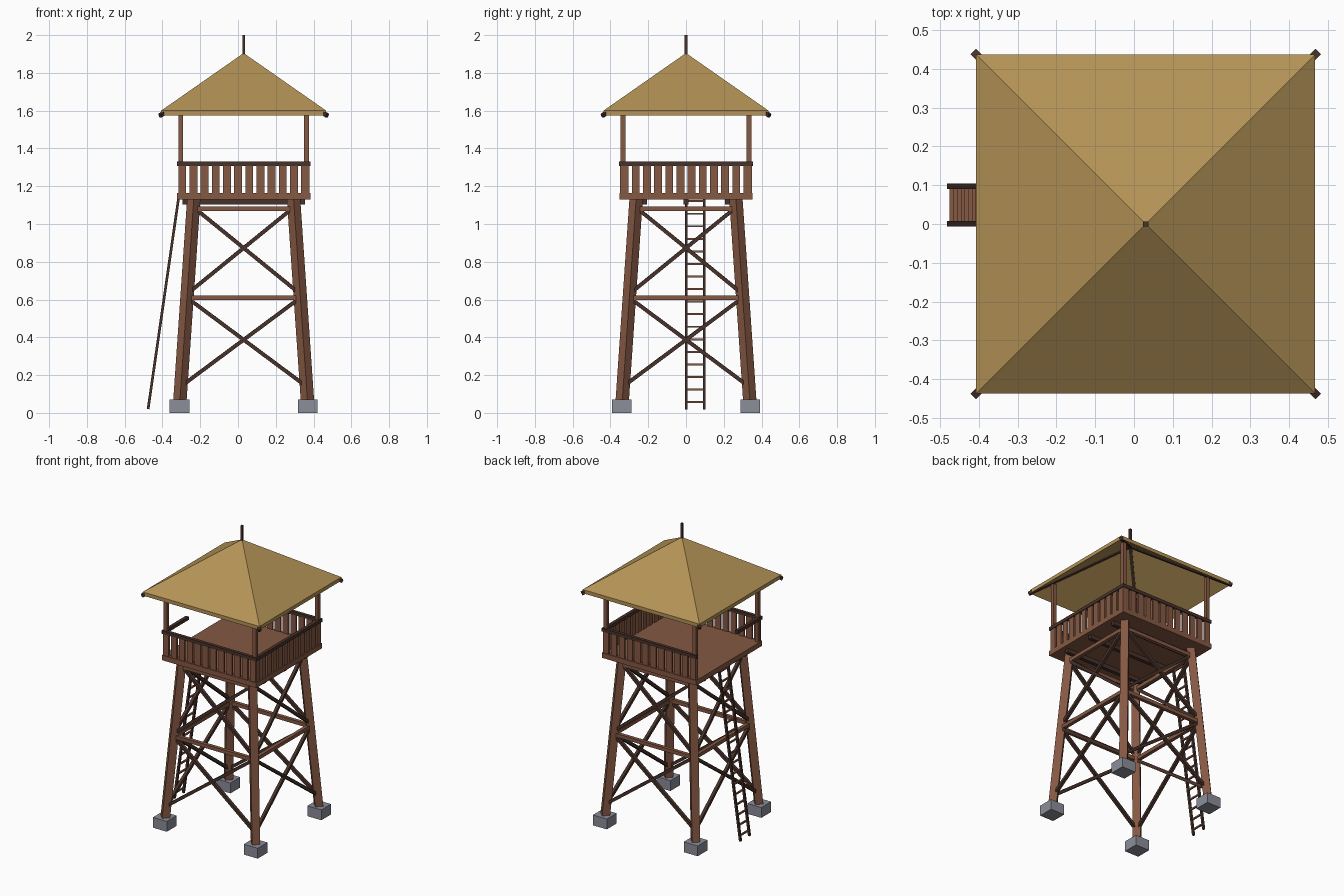
import bpy, bmesh
from mathutils import Vector, Matrix

if "Cube" in bpy.data.objects:
    bpy.data.objects.remove(bpy.data.objects["Cube"])

CX = 0.03  # tower axis; the ladder leans out to the left


def material(name, rgb):
    m = bpy.data.materials.new(name)
    m.diffuse_color = (*rgb, 1)
    m.use_nodes = True
    m.node_tree.nodes["Principled BSDF"].inputs["Base Color"].default_value = m.diffuse_color
    return m


BROWN = material("brown_wood", (0.235, 0.098, 0.056))
DARK = material("dark_wood", (0.064, 0.031, 0.023))
THATCH = material("straw_roof", (0.46, 0.29, 0.095))
STONE = material("grey_stone", (0.26, 0.27, 0.32))


def finish(bm, name, mat, offset=CX):
    bmesh.ops.recalc_face_normals(bm, faces=bm.faces)
    me = bpy.data.meshes.new(name)
    bm.to_mesh(me)
    bm.free()
    me.materials.append(mat)
    ob = bpy.data.objects.new(name, me)
    ob.location.x = offset
    bpy.context.collection.objects.link(ob)


def box(bm, center, size):
    bmesh.ops.create_cube(bm, size=1, matrix=Matrix.Translation(center) @ Matrix.Diagonal((*size, 1)))


def beam(bm, a, b, w):
    """Square bar from a to b, one pair of sides kept level."""
    a, b = Vector(a), Vector(b)
    d = (b - a).normalized()
    side = d.cross(Vector((0, 0, 1))).normalized()
    rot = Matrix((side, d.cross(side), d)).transposed().to_4x4()
    bmesh.ops.create_cube(bm, size=1, matrix=Matrix.Translation((a + b) / 2) @ rot
                          @ Matrix.Diagonal((w, w, (b - a).length, 1)))


def leg_r(z):
    """Half spacing of the leaning legs at height z."""
    return 0.34 - 0.075 * (z - 0.03) / 1.09


CORNERS = [(-1, -1), (1, -1), (1, 1), (-1, 1)]
SIDES = list(zip(CORNERS, CORNERS[1:] + CORNERS[:1]))


def at(c, z):
    return (c[0] * leg_r(z), c[1] * leg_r(z), z)


# Footings, leaning legs, roof posts
bm = bmesh.new()
for sx, sy in CORNERS:
    box(bm, (sx * 0.34, sy * 0.34, 0.035), (0.104, 0.104, 0.07))
finish(bm, "footings", STONE)

bm = bmesh.new()
for c in CORNERS:
    beam(bm, at(c, 0.04), at(c, 1.135), 0.05)
finish(bm, "legs", BROWN)

bm = bmesh.new()
for sx, sy in CORNERS:
    box(bm, (sx * 0.333, sy * 0.333, 1.39), (0.025, 0.025, 0.48))
finish(bm, "roof_posts", BROWN)

# Level girts and crossed braces on every side
bm = bmesh.new()
for c, d in SIDES:
    for z in (0.61, 1.08):
        beam(bm, at(c, z), at(d, z), 0.024)
finish(bm, "girts", BROWN)

bm = bmesh.new()
for c, d in SIDES:
    for lo, hi in ((0.14, 0.61), (0.63, 1.09)):
        beam(bm, at(c, lo), at(d, hi), 0.02)
        beam(bm, at(d, lo), at(c, hi), 0.02)
finish(bm, "cross_braces", DARK)

# Platform on three joists
bm = bmesh.new()
for y in (-0.22, 0, 0.22):
    box(bm, (0, y, 1.117), (0.65, 0.025, 0.03))
finish(bm, "joists", DARK)

bm = bmesh.new()
box(bm, (0, 0, 1.146), (0.706, 0.706, 0.034))
finish(bm, "platform", BROWN)

# Railing: planks and top rail on front, back and right; short rail on the left
bm = bmesh.new()
for i in range(12):
    t = -0.325 + i * 0.65 / 11
    for s in (-1, 1):
        box(bm, (t, s * 0.343, 1.238), (0.042, 0.012, 0.154))
    box(bm, (0.343, t, 1.238), (0.012, 0.042, 0.154))
finish(bm, "railing_planks", BROWN)

bm = bmesh.new()
for s in (-1, 1):
    box(bm, (0, s * 0.343, 1.319), (0.706, 0.022, 0.022))
box(bm, (0.343, 0, 1.319), (0.022, 0.706, 0.022))
box(bm, (-0.343, -0.22, 1.319), (0.022, 0.25, 0.022))
finish(bm, "top_rails", DARK)

# Hollow pyramid roof with a thin vertical eave
bm = bmesh.new()
R = 0.437
outer = [bm.verts.new((x * R, y * R, 1.60)) for x, y in CORNERS]
inner = [bm.verts.new((x * R, y * R, 1.575)) for x, y in CORNERS]
top, under = bm.verts.new((0, 0, 1.905)), bm.verts.new((0, 0, 1.88))
for i in range(4):
    j = (i + 1) % 4
    bm.faces.new((outer[i], outer[j], top))
    bm.faces.new((inner[j], inner[i], under))
    bm.faces.new((inner[i], inner[j], outer[j], outer[i]))
finish(bm, "roof", THATCH)

# Hip rafters under the roof, and the mast
bm = bmesh.new()
for sx, sy in CORNERS:
    beam(bm, (sx * 0.442, sy * 0.442, 1.574), (0, 0, 1.878), 0.02)
finish(bm, "hip_rafters", DARK)

bm = bmesh.new()
box(bm, (0, 0, 1.94), (0.014, 0.014, 0.12))
finish(bm, "mast", DARK)

# Ladder leaning on the open left side
foot, head = Vector((-0.476, 0, 0.02)), Vector((-0.315, 0, 1.135))
bm = bmesh.new()
for y in (0.001, 0.097):
    beam(bm, foot + Vector((0, y, 0)), head + Vector((0, y, 0)), 0.014)
finish(bm, "ladder_rails", DARK, 0)

bm = bmesh.new()
for i in range(17):
    p = foot.lerp(head, (0.057 + i * 0.0665 - 0.02) / 1.115)
    box(bm, (p.x, 0.049, p.z), (0.01, 0.09, 0.01))
finish(bm, "ladder_rungs", BROWN, 0)
